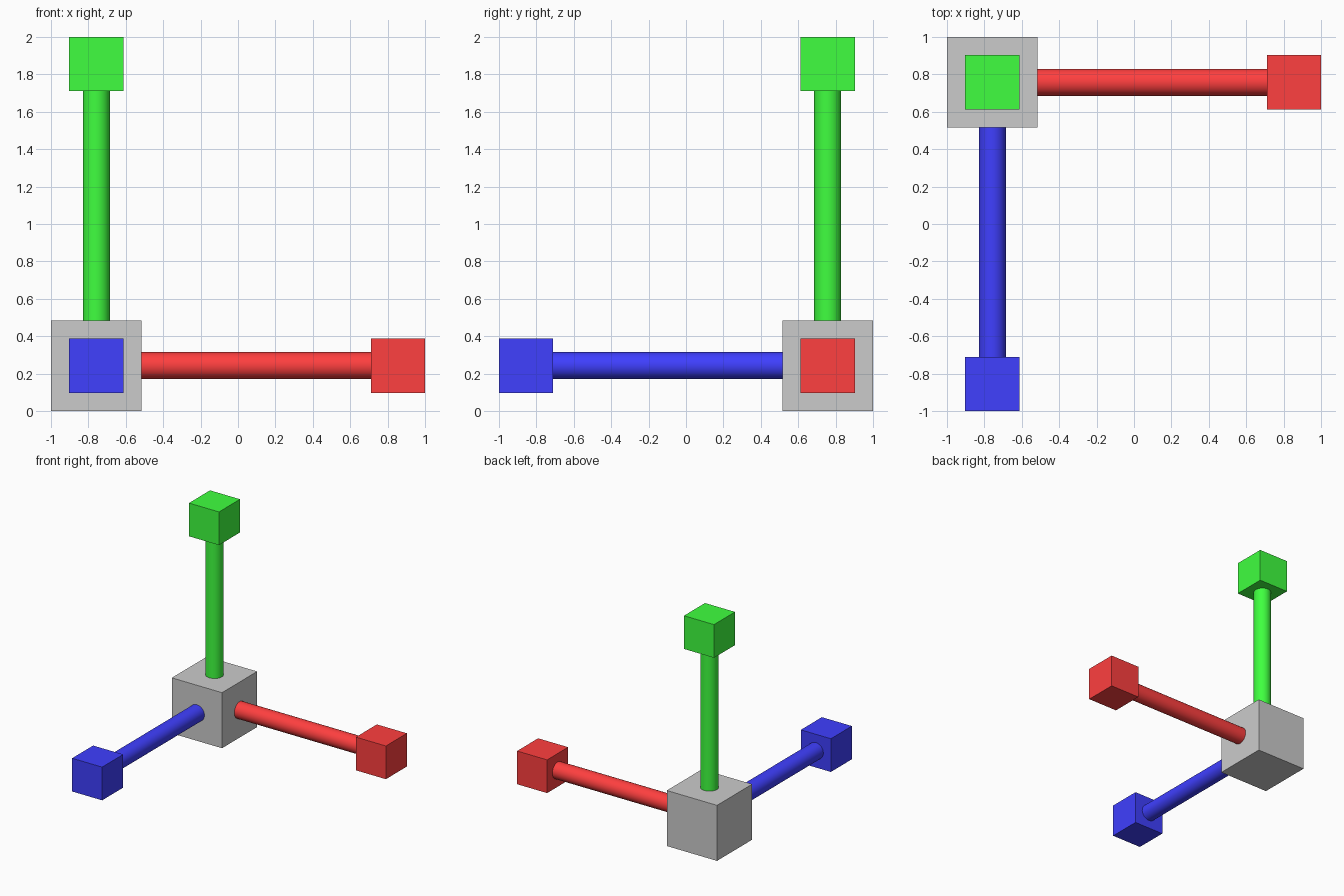
import bpy
import math
from mathutils import Vector

if "Cube" in bpy.data.objects:
    bpy.data.objects.remove(bpy.data.objects["Cube"])

HUB = 0.485     # hub cube size
TIP = 0.29      # end cube size
RADIUS = 0.0725   # rod radius
CORNER = Vector((-1 + HUB / 2, 1 - HUB / 2, HUB / 2))
REACH = 2 - HUB / 2 - TIP / 2   # hub centre to end cube centre


def cube(name, size, location):
    bpy.ops.mesh.primitive_cube_add(size=size, location=location)
    obj = bpy.context.object
    obj.name = name
    return obj


def arm(axis, direction, color):
    direction = Vector(direction)
    mat = bpy.data.materials.new(axis + "_paint")
    mat.diffuse_color = color
    mat.use_nodes = True
    mat.node_tree.nodes["Principled BSDF"].inputs["Base Color"].default_value = mat.diffuse_color

    # Rod, seated slightly inside the hub and the end cube
    start, end = HUB / 2 - 0.01, REACH - TIP / 2 + 0.01
    bpy.ops.mesh.primitive_cylinder_add(
        vertices=32, radius=RADIUS, depth=end - start,
        location=CORNER + direction * (start + end) / 2,
        rotation=direction.to_track_quat('Z', 'Y').to_euler())
    rod = bpy.context.object
    rod.name = axis + "_axis_rod"
    bpy.ops.object.shade_smooth_by_angle(angle=math.radians(30))

    # End cube
    tip = cube(axis + "_axis_end_cube", TIP, CORNER + direction * REACH)
    for obj in (rod, tip):
        obj.data.materials.append(mat)


# Central hub
cube("hub_cube", HUB, CORNER)

# Three coloured arms
arm("right", (1, 0, 0), (1, 0.05, 0.05, 1))
arm("up", (0, 0, 1), (0.05, 1, 0.05, 1))
arm("front", (0, -1, 0), (0.05, 0.05, 1, 1))
